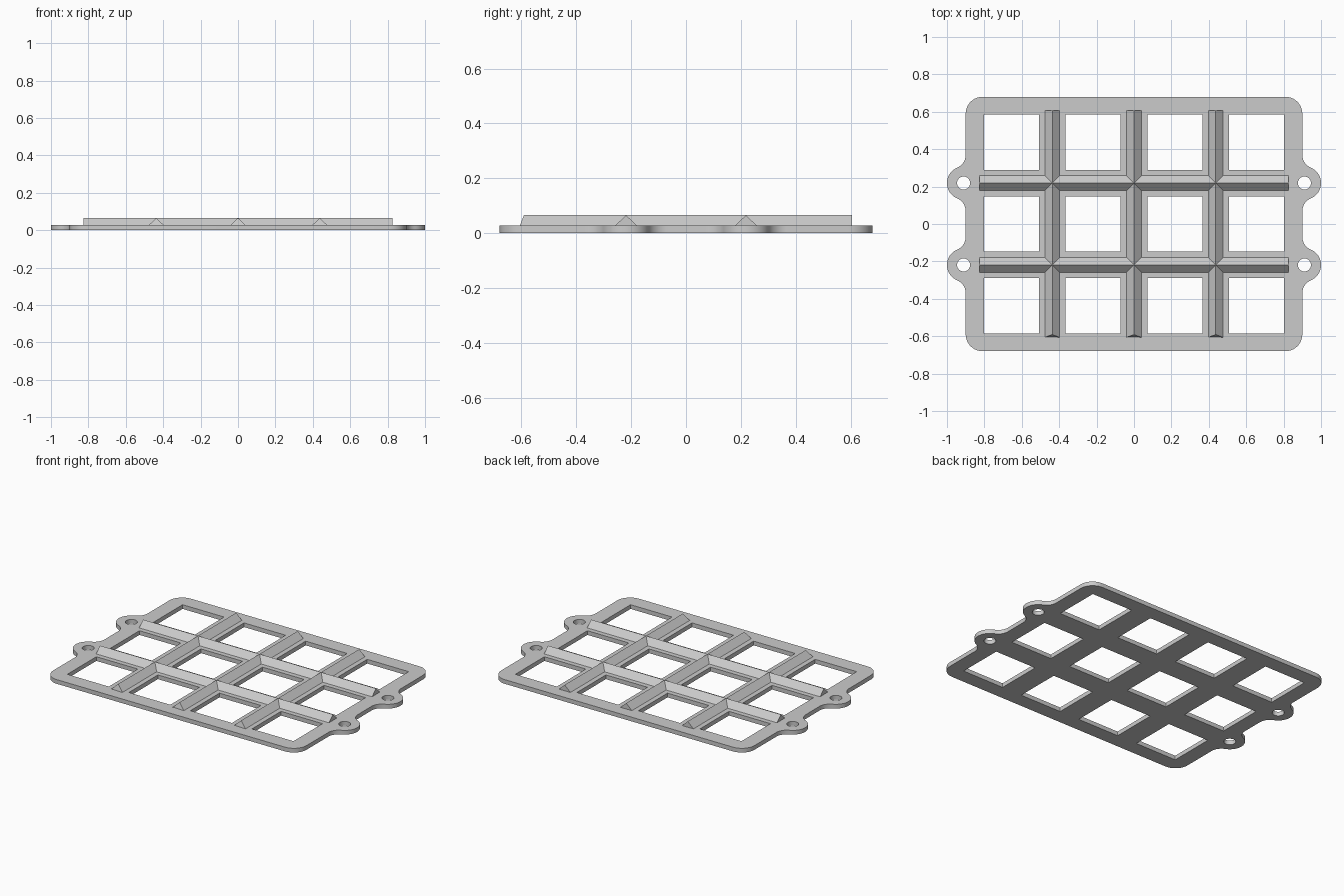
import bpy
import bmesh
from math import sin, cos, pi, atan2, sqrt

cube = bpy.data.objects.get("Cube")
if cube:
    bpy.data.objects.remove(cube, do_unlink=True)

THICK, TOP = 0.027, 0.065          # plate thickness, ridge crest height
HALF_X, HALF_Y = 0.90, 0.68        # plate half sizes without the lugs
PITCH, CELL = 0.437, 0.295         # window spacing and size
LUG_X, LUG_Y, LUG_R = 0.911, 0.219, 0.089
HOLE_R, FILLET, CORNER = 0.035, 0.0735, 0.09

gray = bpy.data.materials.new("light_gray")
gray.use_nodes = True
COLOR = (0.6, 0.6, 0.6, 1)
gray.diffuse_color = COLOR
gray.node_tree.nodes["Principled BSDF"].inputs["Base Color"].default_value = COLOR


def arc(cx, cy, r, a0, a1, n):
    return [(cx + r * cos(a0 + (a1 - a0) * i / n), cy + r * sin(a0 + (a1 - a0) * i / n))
            for i in range(n + 1)]


def make_active(obj):
    bpy.ops.object.select_all(action="DESELECT")
    obj.select_set(True)
    bpy.context.view_layer.objects.active = obj


def lug(cy):
    # Round ear blended into the straight side by two concave fillets
    dx = HALF_X + FILLET - LUG_X
    dy = sqrt((LUG_R + FILLET) ** 2 - dx * dx)
    a = atan2(dy, dx)
    fx = HALF_X + FILLET
    return (arc(fx, cy - dy, FILLET, pi, pi - a, 8)
            + arc(LUG_X, cy, LUG_R, -a, a, 20)[1:]
            + arc(fx, cy + dy, FILLET, pi + a, pi, 8)[1:])


# Plate outline: right half, then the same half turned around
half = (arc(HALF_X - CORNER, CORNER - HALF_Y, CORNER, -pi / 2, 0, 10)
        + lug(-LUG_Y) + lug(LUG_Y)
        + arc(HALF_X - CORNER, HALF_Y - CORNER, CORNER, 0, pi / 2, 10))
loops = [half + [(-x, -y) for x, y in half]]

# Square windows and mounting holes
for i in range(4):
    for j in range(3):
        cx, cy, h = (i - 1.5) * PITCH, (j - 1) * PITCH, CELL / 2
        loops.append([(cx - h, cy - h), (cx + h, cy - h), (cx + h, cy + h), (cx - h, cy + h)])
for sx in (-1, 1):
    for sy in (-1, 1):
        loops.append(arc(sx * LUG_X, sy * LUG_Y, HOLE_R, 0, 2 * pi, 28)[:-1])

curve = bpy.data.curves.new("base_plate", "CURVE")
curve.dimensions = "2D"
curve.fill_mode = "BOTH"
curve.extrude = THICK / 2
for pts in loops:
    spline = curve.splines.new("POLY")
    spline.points.add(len(pts) - 1)
    for p, (x, y) in zip(spline.points, pts):
        p.co = (x, y, 0, 1)
    spline.use_cyclic_u = True
plate = bpy.data.objects.new("base_plate", curve)
plate.location.z = THICK / 2
bpy.context.collection.objects.link(plate)
make_active(plate)
bpy.ops.object.convert(target="MESH")
plate = bpy.context.object
bm = bmesh.new()
bm.from_mesh(plate.data)
bmesh.ops.remove_doubles(bm, verts=bm.verts, dist=1e-5)
bmesh.ops.recalc_face_normals(bm, faces=bm.faces)
bm.to_mesh(plate.data)
bm.free()
plate.data.materials.clear()
plate.data.materials.append(gray)
bpy.ops.object.shade_smooth_by_angle()


def ridges(name, offsets, start, end, slant, along_x):
    # Triangular bars whose foot sinks slightly into the plate
    w, foot = 0.04, THICK - 0.01
    profile = [(-w, foot), (w, foot), (w, THICK), (0, TOP), (-w, THICK)]
    bm = bmesh.new()
    for off in offsets:
        rings = []
        for t in (start, end):
            ring = []
            for s, z in profile:
                u = t + (slant if t == start and z == TOP else 0)
                co = (u, off + s, z) if along_x else (off + s, u, z)
                ring.append(bm.verts.new(co))
            rings.append(ring)
        a, b = rings
        bm.faces.new(a)
        bm.faces.new(b[::-1])
        for k in range(5):
            m = (k + 1) % 5
            bm.faces.new((a[k], b[k], b[m], a[m]))
    bmesh.ops.recalc_face_normals(bm, faces=bm.faces)
    mesh = bpy.data.meshes.new(name)
    bm.to_mesh(mesh)
    bm.free()
    mesh.materials.append(gray)
    obj = bpy.data.objects.new(name, mesh)
    bpy.context.collection.objects.link(obj)
    return obj


# Crossing divider ridges, merged into one grid
grid = ridges("divider_ridges", (-PITCH / 2, PITCH / 2), -0.827, 0.827, 0, True)
cross = ridges("cross_ridges", (-PITCH, 0, PITCH), -0.606, 0.606, 0.015, False)
mod = grid.modifiers.new("merge", "BOOLEAN")
mod.operation = "UNION"
mod.solver = "EXACT"
mod.object = cross
make_active(grid)
bpy.ops.object.modifier_apply(modifier=mod.name)
bpy.data.objects.remove(cross, do_unlink=True)
